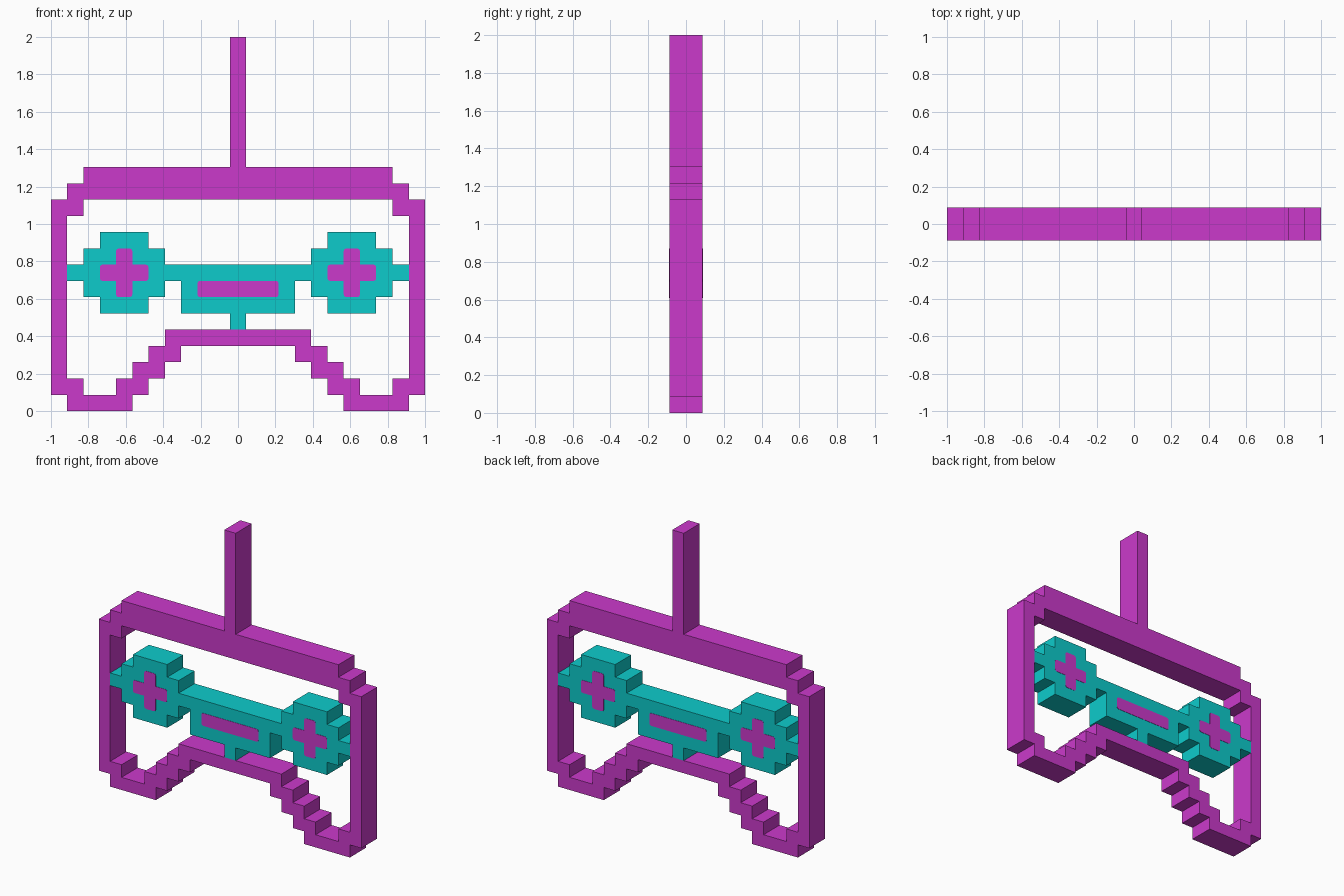
import bpy, bmesh

if "Cube" in bpy.data.objects:
    bpy.data.objects.remove(bpy.data.objects["Cube"])

U = 2 / 23          # one grid cell
DEPTH = U           # half thickness of the body


def material(name, rgb):
    m = bpy.data.materials.new(name)
    m.diffuse_color = (*rgb, 1)
    m.use_nodes = True
    m.node_tree.nodes["Principled BSDF"].inputs["Base Color"].default_value = m.diffuse_color
    return m


magenta = material("magenta", (0.60, 0.042, 0.60))
teal = material("teal", (0.004, 0.60, 0.60))


def half_plate(name, profile, y0, y1, mat, mirror_y=False, round_corners=0):
    """Extrude a right-half outline (grid cells) from y0 to y1 and mirror it."""
    bm = bmesh.new()
    face = bm.faces.new([bm.verts.new((x * U, y0, z * U)) for x, z in profile])
    res = bmesh.ops.extrude_face_region(bm, geom=[face])
    verts = [g for g in res["geom"] if isinstance(g, bmesh.types.BMVert)]
    bmesh.ops.translate(bm, vec=(0, y1 - y0, 0), verts=verts)
    # open the centre seam so the mirrored halves join cleanly
    seam = [f for f in bm.faces if all(abs(v.co.x) < 1e-5 for v in f.verts)]
    bmesh.ops.delete(bm, geom=seam, context='FACES')
    bmesh.ops.recalc_face_normals(bm, faces=bm.faces)
    if round_corners:
        edges = [e for e in bm.edges if e.is_manifold and e.is_convex
                 and abs(e.verts[0].co.y - e.verts[1].co.y) > 1e-5]
        bmesh.ops.bevel(bm, geom=edges, offset=round_corners, segments=2,
                        profile=0.5, affect='EDGES')
    mesh = bpy.data.meshes.new(name)
    bm.to_mesh(mesh)
    bm.free()
    mesh.materials.append(mat)
    ob = bpy.data.objects.new(name, mesh)
    bpy.context.collection.objects.link(ob)
    mod = ob.modifiers.new("Mirror", 'MIRROR')
    mod.use_axis = (True, mirror_y, False)
    mod.merge_threshold = 0.0001
    return ob


# Outer frame with stepped grips and the cable rising from the top
frame = [(0, 4), (3.5, 4), (3.5, 3), (4.5, 3), (4.5, 2), (5.5, 2), (5.5, 1),
         (6.5, 1), (6.5, 0), (10.5, 0), (10.5, 1), (11.5, 1), (11.5, 13),
         (10.5, 13), (10.5, 14), (9.5, 14), (9.5, 15), (0.5, 15), (0.5, 23),
         (0, 23), (0, 13), (9.5, 13), (9.5, 12), (10.5, 12), (10.5, 2),
         (9.5, 2), (9.5, 1), (7.5, 1), (7.5, 2), (6.5, 2), (6.5, 3),
         (5.5, 3), (5.5, 4), (4.5, 4), (4.5, 5), (0, 5)]
half_plate("controller_frame", frame, -DEPTH, DEPTH, magenta)

# Inner panel: two button discs, a bridge and a small foot
panel = [(0, 5), (0.5, 5), (0.5, 6), (3.5, 6), (3.5, 8), (4.5, 8), (4.5, 7),
         (5.5, 7), (5.5, 6), (8.5, 6), (8.5, 7), (9.5, 7), (9.5, 8),
         (10.5, 8), (10.5, 9), (9.5, 9), (9.5, 10), (8.5, 10), (8.5, 11),
         (5.5, 11), (5.5, 10), (4.5, 10), (4.5, 9), (0, 9)]
half_plate("button_panel", panel, -DEPTH, DEPTH, teal)

# Painted plus signs and centre bar, front and back
plus = [(5.5, 8), (6.5, 8), (6.5, 7), (7.5, 7), (7.5, 8), (8.5, 8),
        (8.5, 9), (7.5, 9), (7.5, 10), (6.5, 10), (6.5, 9), (5.5, 9)]
bar = [(0, 7), (2.5, 7), (2.5, 8), (0, 8)]
for name, outline in (("plus_button", plus), ("centre_bar", bar)):
    half_plate(name, outline, -DEPTH - 0.002, -DEPTH, magenta, True, 0.014)
